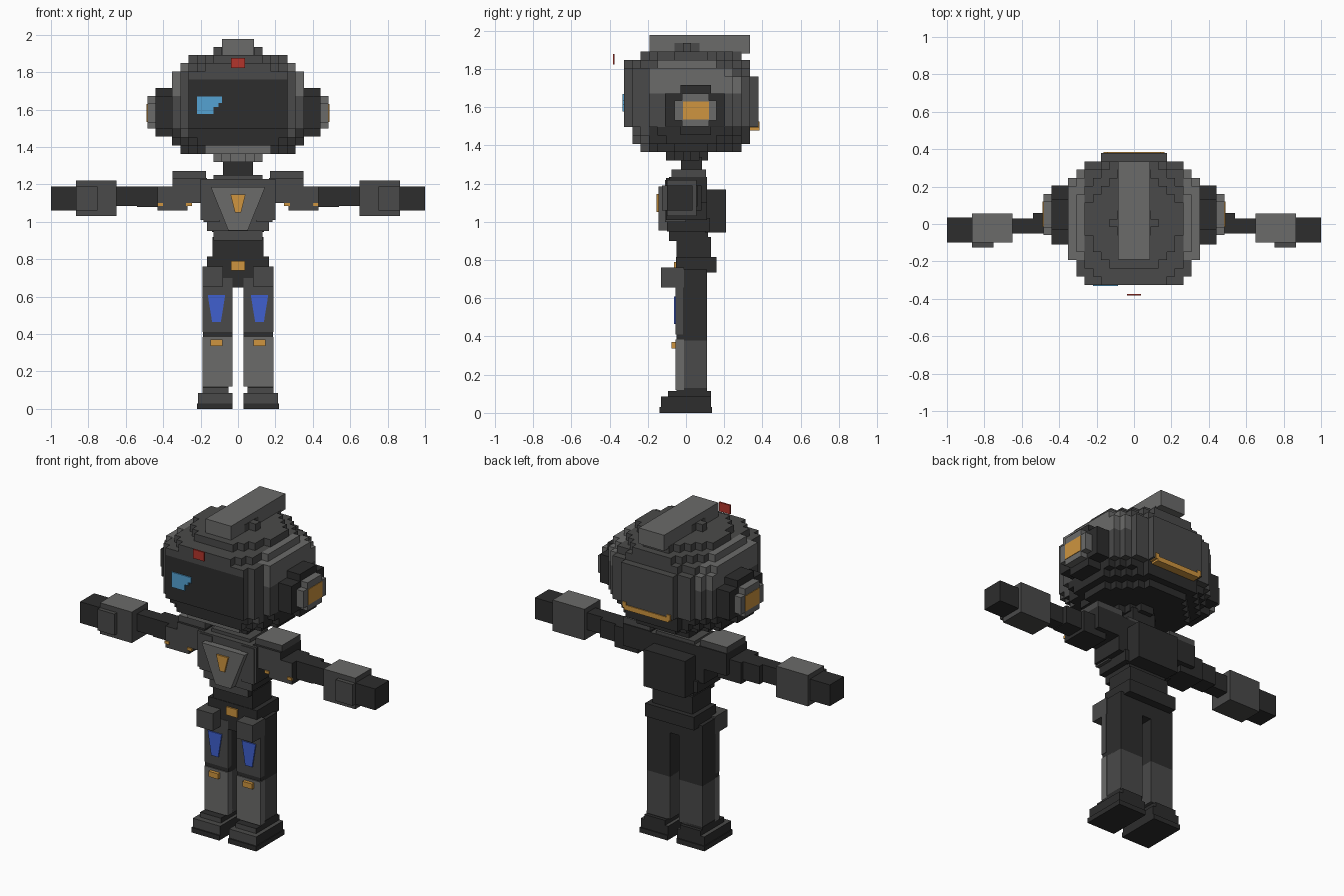
import bpy, bmesh
from mathutils import Vector

old = bpy.data.objects.get("Cube")
if old:
    bpy.data.objects.remove(old, do_unlink=True)

COLOURS = {
    "dark_grey": (.026, .026, .026), "mid_grey": (.068, .068, .067),
    "light_grey": (.145, .145, .142), "orange": (.62, .3, .05),
    "red": (.45, .035, .025), "sky_blue": (.09, .36, .65),
    "royal_blue": (.05, .115, .62)}
NAMES = list(COLOURS)
MATS = []
for name, rgb in COLOURS.items():
    m = bpy.data.materials.new(name)
    m.use_nodes = True
    m.diffuse_color = (*rgb, 1)
    bsdf = next(n for n in m.node_tree.nodes if n.type == 'BSDF_PRINCIPLED')
    bsdf.inputs["Base Color"].default_value = (*rgb, 1)
    bsdf.inputs["Roughness"].default_value = .8
    MATS.append(m)
DARK, MID, LIGHT, ORANGE, RED, SKY, ROYAL = range(len(NAMES))


def finish(bm, name):
    mesh = bpy.data.meshes.new(name)
    bm.to_mesh(mesh)
    bm.free()
    for m in MATS:
        mesh.materials.append(m)
    ob = bpy.data.objects.new(name, mesh)
    bpy.context.collection.objects.link(ob)
    return ob


def box(name, x, y, z, colour, taper=1, top=None, front=None):
    """Box from ranges; the base can taper, top and front can be recoloured."""
    bm = bmesh.new()
    bmesh.ops.create_cube(bm, size=1)
    mid = [(a + b) / 2 for a, b in (x, y, z)]
    size = [b - a for a, b in (x, y, z)]
    for v in bm.verts:
        k = taper if v.co.z < 0 else 1
        v.co = Vector((mid[0] + v.co.x * size[0] * k,
                       mid[1] + v.co.y * size[1], mid[2] + v.co.z * size[2]))
    bm.normal_update()
    for f in bm.faces:
        f.material_index = colour
        if top is not None and f.normal.z > .9:
            f.material_index = top
        if front is not None and f.normal.y < -.9:
            f.material_index = front
    return finish(bm, name)


def centred(name, half, y, z, colour, **opts):
    return box(name, (-half, half), y, z, colour, **opts)


def pair(name, x, y, z, colour, **opts):
    box("left_" + name, x, y, z, colour, **opts)
    box("right_" + name, (-x[1], -x[0]), y, z, colour, **opts)


# Head: stepped blocks, each layer giving half width and depth range in cells
CELL = .044
ORIGIN = Vector((0, -.325, 1.32))
LAYERS = ([(4, 5, 11), (7, 2, 14), (8, 1, 15), (8, 1, 15)] + [(8, 0, 16)] * 6
          + [(8, 0, 15), (7, 0, 15), (6, 2, 14), (4, 5, 11)])
BACK_STEP = (3, 2, 1, 1, 0)
FRONT_STEP = (3, 1, 0, 0, 0)


def filled(i, j, k):
    if not 0 <= k < len(LAYERS):
        return False
    half, near, far = LAYERS[k]
    side = half - 1 - (i if i >= 0 else -i - 1)
    if side < 0 or not near <= j < far:
        return False
    s = min(side, 4)
    extra = 1 if (k < 3 or k > 10) and s < 3 else 0
    return (far - 1 - j >= BACK_STEP[s] + extra
            and j - near >= FRONT_STEP[s] + extra)


def head_colour(c, n):
    ax = abs(c.x)
    if c.y < -.2 and n.y < 0 and ax < .27 and 1.41 < c.z < 1.765:
        return DARK
    if n.y < 0 and c.z < 1.41 and ax < .18:
        return LIGHT
    if c.z < 1.496 and (c.y > -.2 or n.z < 0):
        return DARK
    if ax > .25 and -.2 < c.y < .3 and c.z > 1.66:
        return LIGHT
    return MID


bm = bmesh.new()
for k in range(len(LAYERS)):
    for j in range(16):
        for i in range(-8, 8):
            if not filled(i, j, k):
                continue
            c = ORIGIN + Vector((i + .5, j + .5, k + .5)) * CELL
            for axis in range(3):
                for sign in (-1, 1):
                    n = Vector((0, 0, 0))
                    n[axis] = sign
                    if filled(i + int(n.x), j + int(n.y), k + int(n.z)):
                        continue
                    ring = []
                    for a, b in ((-1, -1), (1, -1), (1, 1), (-1, 1)):
                        d = n.copy()
                        d[(axis + 1) % 3], d[(axis + 2) % 3] = a, b
                        ring.append(bm.verts.new(c + d * CELL / 2))
                    f = bm.faces.new(ring if sign > 0 else ring[::-1])
                    f.material_index = head_colour(c, n)
bmesh.ops.remove_doubles(bm, verts=bm.verts[:], dist=.001)
bmesh.ops.dissolve_limit(bm, angle_limit=.01, verts=bm.verts[:],
                         edges=bm.edges[:], delimit={'MATERIAL'})
finish(bm, "head")

# Head details
centred("head_crest", .086, (-.19, .335), (1.88, 1.977), LIGHT)
centred("forehead_light", .037, (-.383, -.373), (1.822, 1.877), RED)
centred("back_vent", .15, (.33, .385), (1.478, 1.508), ORANGE)
for side in (-.15, .15):
    box("back_vent_end", (side - .012, side + .012), (.33, .385), (1.49, 1.525), ORANGE)
box("eye_glint_upper", (-.22, -.086), (-.332, -.324), (1.635, 1.67), SKY)
box("eye_glint_middle", (-.22, -.105), (-.332, -.324), (1.615, 1.635), SKY)
box("eye_glint_lower", (-.22, -.13), (-.332, -.324), (1.577, 1.615), SKY)

# Ears: dark stepped mount, light stepped disc, orange cap
pair("ear_mount_tall", (.34, .44), (-.03, .13), (1.455, 1.715), DARK)
pair("ear_mount_wide", (.34, .44), (-.11, .205), (1.5, 1.672), DARK)
pair("ear_disc_tall", (.4, .485), (-.02, .12), (1.5, 1.672), LIGHT)
pair("ear_disc_wide", (.4, .485), (-.06, .16), (1.53, 1.635), LIGHT)
pair("ear_cap", (.48, .488), (-.016, .12), (1.535, 1.63), ORANGE)

# Neck and torso
centred("neck", .08, (-.026, .085), (1.2, 1.34), DARK)
centred("collar", .13, (-.07, .105), (1.2, 1.25), MID)
centred("chest_upper", .2, (-.105, .11), (1.01, 1.23), DARK, front=MID, top=MID)
centred("chest_middle", .165, (-.1, .125), (.95, 1.02), DARK, front=MID)
centred("chest_lower", .13, (-.09, .115), (.9, .96), DARK, front=MID)
pair("chest_side", (.1, .185), (-.11, .0), (1.0, 1.22), MID)
centred("chest_plate", .145, (-.145, -.09), (.955, 1.185), LIGHT, taper=.36)
centred("chest_badge", .04, (-.155, -.14), (1.05, 1.145), ORANGE, taper=.4)
centred("backpack", .14, (.1, .21), (.945, 1.17), DARK)
centred("waist", .135, (-.05, .13), (.8, .92), DARK)
centred("hips", .165, (-.053, .16), (.735, .815), DARK)
centred("pelvis", .1, (-.053, .11), (.65, .75), DARK)
centred("belt_buckle", .037, (-.062, -.05), (.74, .79), ORANGE)

# Arms
pair("shoulder", (.165, .35), (-.09, .11), (1.1, 1.235), DARK, front=MID)
pair("shoulder_pad", (.17, .35), (-.075, .105), (1.225, 1.273), MID, top=LIGHT)
pair("upper_arm", (.27, .43), (-.09, .08), (1.06, 1.19), DARK, front=MID)
pair("elbow", (.42, .54), (-.05, .06), (1.08, 1.19), DARK)
pair("lower_arm", (.53, .67), (-.05, .03), (1.085, 1.19), DARK)
pair("cuff", (.65, .865), (-.1, .055), (1.03, 1.22), MID, top=LIGHT)
pair("cuff_front", (.75, .865), (-.125, -.09), (1.06, 1.19), MID)
pair("hand", (.86, 1), (-.1, .035), (1.06, 1.19), DARK)
pair("arm_stud_outer", (.4, .43), (-.097, -.085), (1.085, 1.102), ORANGE)
pair("arm_stud_inner", (.247, .277), (-.097, -.085), (1.085, 1.102), ORANGE)

# Legs
pair("hip_block", (.08, .19), (-.13, -.01), (.655, .76), MID)
pair("thigh_front", (.03, .19), (-.055, -.015), (.41, .7), MID)
pair("thigh_back", (.03, .188), (-.02, .11), (.38, .75), DARK)
pair("thigh_panel", (.068, .162), (-.062, -.053), (.465, .61), ROYAL, taper=.5)
pair("knee_gap", (.03, .188), (-.05, .0), (.38, .415), DARK)
pair("shin_front", (.03, .19), (-.055, -.01), (.12, .385), LIGHT)
pair("shin_back", (.03, .188), (-.015, .11), (.12, .385), MID)
pair("knee_stud", (.083, .148), (-.075, -.05), (.337, .37), ORANGE)

# Feet
pair("ankle", (.05, .19), (-.095, .13), (.07, .115), DARK, front=MID)
pair("ankle_cuff", (.05, .19), (-.05, .11), (.1, .13), DARK)
pair("foot", (.03, .215), (-.13, .13), (.025, .085), DARK, front=MID, top=MID)
pair("sole", (.03, .22), (-.138, .136), (0, .03), DARK)
